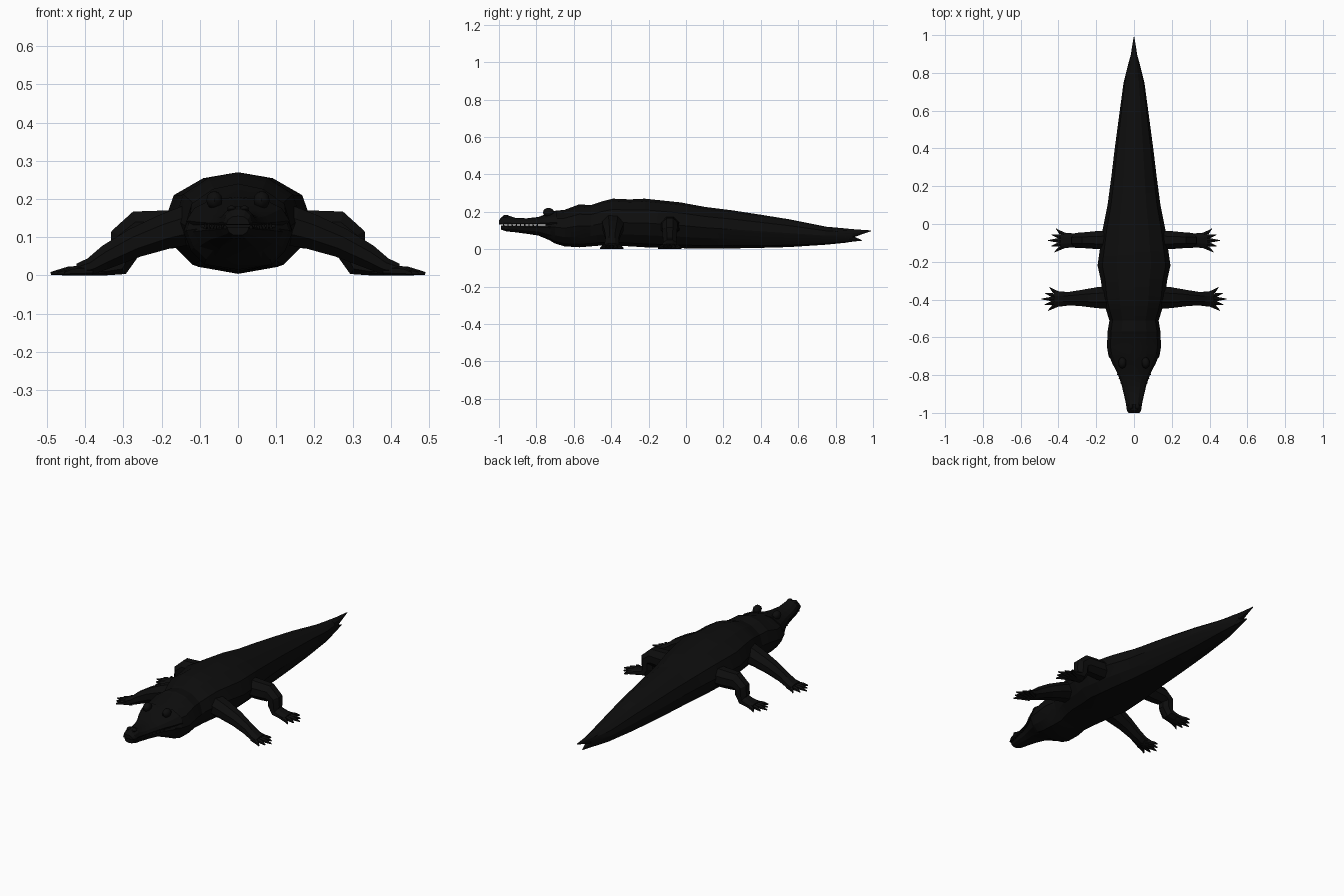
import bpy, bmesh, math
from mathutils import Vector

default_cube = bpy.data.objects.get("Cube")
if default_cube:
    bpy.data.objects.remove(default_cube, do_unlink=True)

# One dark hide colour
hide = bpy.data.materials.new("black_hide")
hide.use_nodes = True
hide.diffuse_color = (0.004, 0.004, 0.004, 1)
hide.node_tree.nodes["Principled BSDF"].inputs["Base Color"].default_value = hide.diffuse_color


def finish(name, bm, angle=20):
    bmesh.ops.recalc_face_normals(bm, faces=bm.faces)
    mesh = bpy.data.meshes.new(name)
    bm.to_mesh(mesh)
    bm.free()
    mesh.materials.append(hide)
    obj = bpy.data.objects.new(name, mesh)
    bpy.context.collection.objects.link(obj)
    bpy.ops.object.select_all(action="DESELECT")
    obj.select_set(True)
    bpy.context.view_layer.objects.active = obj
    bpy.ops.object.shade_smooth_by_angle(angle=math.radians(angle))
    return obj


def skin(bm, rings):
    """Bridge a row of closed point rings and cap both ends."""
    rows = [[bm.verts.new(p) for p in ring] for ring in rings]
    count = len(rows[0])
    for a, b in zip(rows, rows[1:]):
        for i in range(count):
            j = (i + 1) % count
            bm.faces.new((a[i], a[j], b[j], b[i]))
    bm.faces.new(rows[0])
    bm.faces.new(rows[-1])


def mirrored_outline(half):
    """Close a half outline that runs from top centre to bottom centre."""
    return half + [(-u, v) for u, v in reversed(half) if u]


def loft(name, stations, half):
    """Stations along y: (y, half width, bottom, top)."""
    outline = mirrored_outline(half)
    bm = bmesh.new()
    skin(bm, [[(u * w, y, low + v * (top - low)) for u, v in outline]
              for y, w, low, top in stations])
    return finish(name, bm)


def limb(bm, stations, side, sides=8):
    """Tube in the xz plane: (x, y, z, half width in y, half thickness)."""
    rings = []
    for k, (x, y, z, wide, thick) in enumerate(stations):
        a = stations[max(k - 1, 0)]
        b = stations[min(k + 1, len(stations) - 1)]
        along = Vector((b[0] - a[0], 0, b[2] - a[2])).normalized()
        across = Vector((-along.z, 0, along.x))
        ring = []
        for i in range(sides):
            t = math.tau * (i + 0.5) / sides
            p = Vector((x, y, z)) + across * (thick * math.sin(t))
            ring.append((side * p.x, p.y + wide * math.cos(t), max(p.z, 0)))
        rings.append(ring)
    skin(bm, rings)


round_half = [(0, 1), (.47, .94), (.87, .77), (1, .5), (.86, .25), (.62, .07), (0, 0)]
upper_half = [(0, 1), (.5, .93), (.85, .6), (1, .15), (.95, 0), (0, 0)]
lower_half = [(u, 1 - v) for u, v in reversed(upper_half)]

# Trunk from the back of the head to the tail
loft("body", [
    (-.75, .10, .06, .185), (-.70, .135, .03, .205), (-.65, .143, .015, .21),
    (-.57, .14, .01, .24), (-.51, .13, .015, .235), (-.45, .15, .02, .255),
    (-.39, .165, .02, .27), (-.30, .175, .015, .266), (-.22, .193, .01, .27),
    (-.03, .166, .005, .25), (.1, .14, .004, .226), (.25, .12, .004, .207),
    (.4, .102, .007, .184), (.55, .082, .011, .16), (.75, .055, .024, .12),
    (.85, .03, .034, .111), (.89, .018, .04, .107),
], round_half)

# Forked tail tip
loft("tail_tip_upper", [(.84, .03, .06, .112), (.89, .018, .062, .107),
                        (.99, .002, .096, .1)], round_half)
loft("tail_tip_lower", [(.84, .028, .034, .08), (.89, .017, .04, .07),
                        (.94, .002, .045, .049)], round_half)

# Jaws with a narrow mouth gap
loft("upper_jaw", [
    (-1, .03, .133, .155), (-.985, .038, .132, .172), (-.955, .042, .132, .182),
    (-.91, .052, .132, .166), (-.85, .066, .132, .165), (-.79, .088, .132, .172),
    (-.74, .114, .132, .19), (-.69, .135, .132, .205),
], upper_half)
loft("lower_jaw", [
    (-.99, .028, .105, .126), (-.96, .037, .095, .126), (-.91, .049, .09, .126),
    (-.85, .062, .082, .126), (-.79, .084, .073, .126),
    (-.74, .11, .052, .126), (-.69, .13, .03, .126),
], lower_half)

# Teeth that cross the mouth gap
teeth = bmesh.new()
for side in (-1, 1):
    for k in range(9):
        t = k / 8
        centre = Vector((side * (.034 + .052 * t ** 1.5), -.975 + .18 * t, .129))
        cone = bmesh.ops.create_cone(teeth, cap_ends=True, segments=5,
                                     radius1=.005, radius2=.002, depth=.016)
        bmesh.ops.translate(teeth, verts=cone["verts"], vec=centre)
finish("teeth", teeth)

# Raised eyes and nostrils
for side, label in ((1, "left"), (-1, "right")):
    for part, place, size in (
        ("eye", (.062, -.735, .197), (.022, .03, .024)),
        ("nostril", (.017, -.965, .174), (.012, .016, .009)),
    ):
        bm = bmesh.new()
        bmesh.ops.create_uvsphere(bm, u_segments=10, v_segments=6, radius=1)
        bmesh.ops.scale(bm, verts=bm.verts, vec=size)
        bmesh.ops.translate(bm, verts=bm.verts, vec=(side * place[0], place[1], place[2]))
        finish(f"{label}_{part}", bm, 40)

# Legs: the front pair slopes outward, the hind pair bends at the knee
front_leg = [
    (.10, -.39, .14, .065, .06), (.19, -.39, .115, .06, .05),
    (.27, -.392, .085, .047, .042), (.34, -.395, .05, .038, .034),
    (.385, -.397, .024, .042, .024), (.42, -.397, .016, .046, .016),
]
hind_leg = [
    (.10, -.085, .125, .055, .055), (.19, -.085, .12, .052, .054),
    (.265, -.086, .12, .045, .052), (.297, -.087, .098, .043, .042),
    (.298, -.087, .055, .04, .04), (.31, -.087, .026, .04, .03),
    (.35, -.087, .017, .042, .019), (.385, -.087, .014, .046, .014),
]
reach = (.035, .052, .07, .05, .026)

for side, label in ((1, "left"), (-1, "right")):
    for part, path in (("front_leg", front_leg), ("hind_leg", hind_leg)):
        bm = bmesh.new()
        limb(bm, path, side)
        # Five splayed, pointed toes
        foot_x, foot_y = path[-1][:2]
        for k, length in enumerate(reach):
            spread = (k - 2) / 2
            limb(bm, [
                (foot_x - .04, foot_y + .022 * spread, .013, .012, .014),
                (foot_x + length * .35, foot_y + .043 * spread, .011, .012, .012),
                (foot_x + length, foot_y + .061 * spread, .005, .002, .004),
            ], side, 6)
        finish(f"{label}_{part}", bm)
